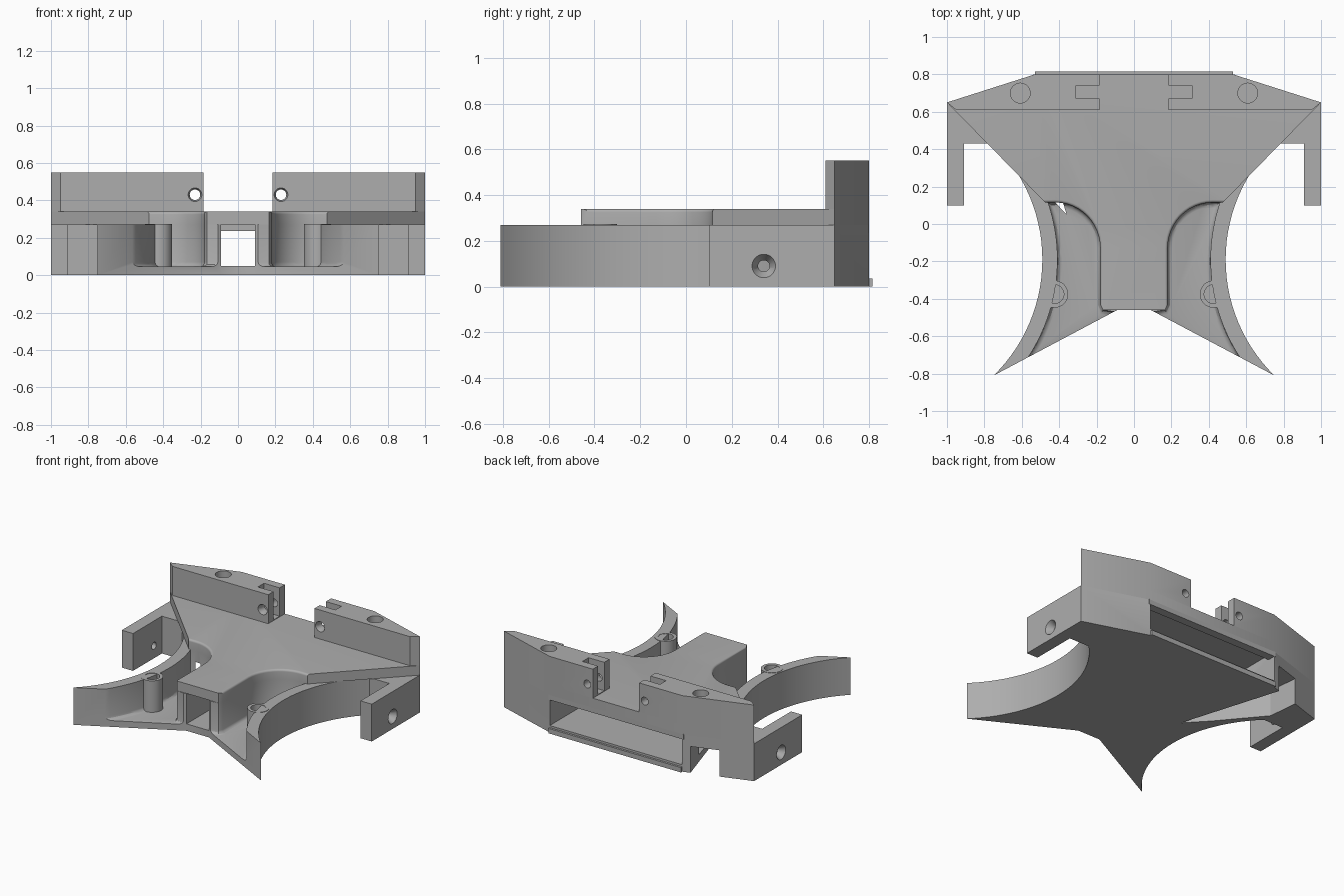
import bpy, bmesh, math
from mathutils import Matrix, Vector

if "Cube" in bpy.data.objects:
    bpy.data.objects.remove(bpy.data.objects["Cube"])

grey = bpy.data.materials.new("plain grey")
grey.use_nodes = True
GREY = (0.42, 0.42, 0.42, 1)
grey.diffuse_color = GREY
grey.node_tree.nodes["Principled BSDF"].inputs["Base Color"].default_value = GREY


def make(name, bm):
    bmesh.ops.recalc_face_normals(bm, faces=bm.faces)
    mesh = bpy.data.meshes.new(name)
    bm.to_mesh(mesh)
    bm.free()
    mesh.materials.append(grey)
    ob = bpy.data.objects.new(name, mesh)
    bpy.context.collection.objects.link(ob)
    return ob


def prism(name, pts, z0, z1, rule=None, radius=0.03, segments=4):
    """Extrude an outline; round the edges whose two ends satisfy the rule."""
    bm = bmesh.new()
    face = bm.faces.new([bm.verts.new((x, y, z0)) for x, y in pts])
    new = bmesh.ops.extrude_face_region(bm, geom=[face])["geom"]
    for v in new:
        if isinstance(v, bmesh.types.BMVert):
            v.co.z = z1
    if rule:
        edges = [e for e in bm.edges if all(rule(v.co) for v in e.verts)]
        bmesh.ops.bevel(bm, geom=edges, offset=radius, segments=segments,
                        profile=0.5, affect="EDGES", clamp_overlap=True)
    return make(name, bm)


def box(name, x0, x1, y0, y1, z0, z1):
    return prism(name, [(x0, y0), (x1, y0), (x1, y1), (x0, y1)], z0, z1)


def cylinder(name, centre, r1, r2, depth, axis=(0, 0, 1)):
    bm = bmesh.new()
    turn = Vector((0, 0, 1)).rotation_difference(Vector(axis)).to_matrix().to_4x4()
    bmesh.ops.create_cone(bm, cap_ends=True, segments=32, radius1=r1, radius2=r2,
                          depth=depth, matrix=Matrix.Translation(centre) @ turn)
    return make(name, bm)


def combine(ob, others, operation="DIFFERENCE"):
    for other in others:
        mod = ob.modifiers.new("cut", "BOOLEAN")
        mod.operation, mod.solver, mod.object = operation, "EXACT", other
        bpy.context.view_layer.objects.active = ob
        bpy.ops.object.modifier_apply(modifier=mod.name)
        bpy.data.objects.remove(other)


def mirrored(half):
    return half + [(-x, y) for x, y in reversed(half)]


def flip(pts, s):
    return [(s * x, y) for x, y in pts]


def arc(radius, y0, y1, n=28):
    """Points on the side arc, running between two y values."""
    cx, cy = 1.359, -0.19
    a0, a1 = (math.asin((y - cy) / radius) for y in (y0, y1))
    angles = [a0 + (a1 - a0) * i / n for i in range(n + 1)]
    return [(cx - radius * math.cos(a), cy + radius * math.sin(a)) for a in angles]


def elbow(x0, x1, y0, y1, n=12):
    """Quarter ellipse from the shoulder down into the straight duct side."""
    quarter = [i * math.pi / 2 / n for i in range(n + 1)]
    return [(x1 - (x1 - x0) * math.sin(t), y0 + (y1 - y0) * math.cos(t)) for t in quarter]


# Body with side arcs, arms and front tips
duct_side = elbow(0.18, 0.42, -0.13, 0.115) + [(0.18, -0.43), (0.165, -0.46)]
body = prism("body", mirrored(
    [(0.53, 0.8), (1, 0.65), (1, 0.1), (0.91, 0.1), (0.91, 0.43)]
    + arc(0.869, 0.43, -0.81) + [(0.09, -0.46)]), 0, 0.27)

# Front pockets with filleted floors, leaving curved side walls
for s in (1, -1):
    pocket = duct_side + [(0.1, -0.47), (0.1, -0.65), (0.6, -0.95)] + arc(0.95, -0.86, 0.115)
    combine(body, [prism("pocket", flip(pocket, s), 0.045, 0.4,
                         lambda c: c.z < 0.1, 0.025, 3)])

# Duct through the body, from the narrow mouth to the wide rear opening
inner = [(0.53, 0.95), (0.53, 0.45), (0.46, 0.26)] + elbow(0.09, 0.36, -0.13, 0.2) + [(0.09, -0.6)]
combine(body, [prism("duct", mirrored(inner), 0.05, 0.4)])

# Open slot under one shoulder
slot = [(-0.36, 0.05), (-0.62, 0.9), (-0.79, 0.9), (-0.75, 0.5), (-0.5, 0.2)]
combine(body, [prism("slot", slot, -0.1, 0.19)])

# Countersunk arm holes
for s in (1, -1):
    out = (s, 0, 0)
    combine(body, [cylinder("bore", (s * 0.95, 0.34, 0.09), 0.025, 0.025, 0.2, out),
                   cylinder("sink", (s * 0.985, 0.34, 0.09), 0.025, 0.06, 0.06, out)])

# Raised cover with rounded duct shoulders
cover = prism("cover", mirrored(
    [(0.53, 0.8), (1, 0.65), (0.475, 0.115)] + duct_side + [(0.09, -0.46)]),
    0.27, 0.34, lambda c: c.z > 0.3 and c.y < 0.13 and c.y > -0.45, 0.04, 5)

# Lips of the rear opening
box("rear_top_lip", -0.54, 0.54, 0.74, 0.8, 0.235, 0.272)
box("rear_bottom_lip", -0.53, 0.53, 0.78, 0.815, 0, 0.035)

for s, side in ((1, "left"), (-1, "right")):
    # Rear mounting block with hinge slot, cross hole and top hole
    block = prism(side + "_rear_block", flip(
        [(0.185, 0.61), (0.95, 0.61), (1, 0.65), (0.53, 0.8), (0.185, 0.8)], s), 0.34, 0.55)
    x0, x1 = sorted((s * 0.1, s * 0.31))
    combine(block, [
        box("hinge", x0, x1, 0.67, 0.74, 0.345, 0.7),
        cylinder("cross", (s * 0.23, 0.7, 0.43), 0.028, 0.028, 0.5, (0, 1, 0)),
        cylinder("cross_sink", (s * 0.23, 0.615, 0.43), 0.042, 0.028, 0.04, (0, 1, 0)),
        cylinder("top_hole", (s * 0.608, 0.7, 0.55), 0.053, 0.053, 0.3)])

    # Hollow screw post standing in the pocket
    post = cylinder(side + "_screw_post", (s * 0.425, -0.375, 0.155), 0.073, 0.073, 0.235)
    combine(post, [cylinder("bore", (s * 0.425, -0.375, 0.25), 0.05, 0.05, 0.3)])

# Smooth curved walls, keep hard edges
for ob in bpy.context.scene.objects:
    if ob.type == "MESH" and grey.name in ob.data.materials:
        bpy.ops.object.select_all(action="DESELECT")
        ob.select_set(True)
        bpy.context.view_layer.objects.active = ob
        bpy.ops.object.shade_smooth_by_angle(angle=math.radians(30))
